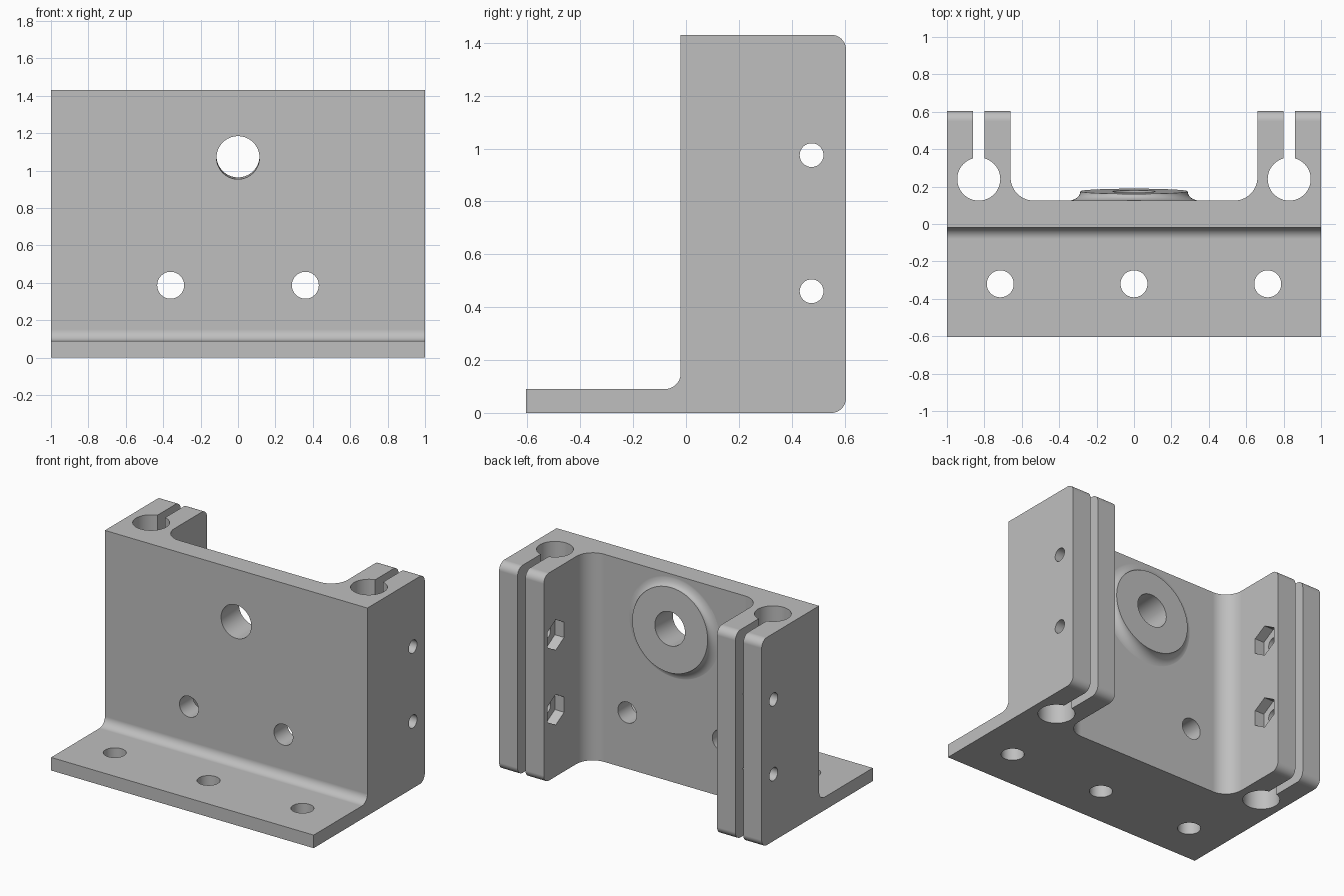
import bpy, bmesh
from math import sin, cos, pi, radians
from mathutils import Vector, Matrix

cube = bpy.data.objects.get("Cube")
if cube:
    bpy.data.objects.remove(cube, do_unlink=True)

W, H = 1.0, 1.43             # half width, height
FRONT, BACK = -0.605, 0.605  # flange edge, clamp arm ends
FACE, WALL = -0.02, 0.125    # front and back of the upright plate
HOLE_Z, TILT = 1.07, radians(2.8)

grey = bpy.data.materials.new("light_grey")
grey.use_nodes = True
grey.diffuse_color = (0.52, 0.52, 0.52, 1)
grey.node_tree.nodes["Principled BSDF"].inputs["Base Color"].default_value = (0.52, 0.52, 0.52, 1)


def finish(name, bm):
    bmesh.ops.recalc_face_normals(bm, faces=bm.faces)
    mesh = bpy.data.meshes.new(name)
    bm.to_mesh(mesh)
    bm.free()
    mesh.materials.append(grey)
    obj = bpy.data.objects.new(name, mesh)
    bpy.context.collection.objects.link(obj)
    return obj


def arc(cx, cy, r, start, end, n=12):
    """Points on an arc, angles in degrees."""
    angles = [radians(start + (end - start) * i / n) for i in range(n + 1)]
    return [(cx + r * cos(a), cy + r * sin(a)) for a in angles]


def extrude(name, points, place, step):
    """Extrude a 2D outline, placed in space, along a vector."""
    bm = bmesh.new()
    face = bm.faces.new([bm.verts.new(place(*p)) for p in points])
    out = bmesh.ops.extrude_face_region(bm, geom=[face])
    verts = [g for g in out["geom"] if isinstance(g, bmesh.types.BMVert)]
    bmesh.ops.translate(bm, verts=verts, vec=step)
    return finish(name, bm)


def cylinder(name, centre, axis, r, length, sides=48):
    bm = bmesh.new()
    turn = Vector((0, 0, 1)).rotation_difference(Vector(axis)).to_matrix().to_4x4()
    bmesh.ops.create_cone(bm, cap_ends=True, segments=sides, radius1=r, radius2=r,
                          depth=length, matrix=Matrix.Translation(centre) @ turn)
    return finish(name, bm)


def combine(obj, other, operation="DIFFERENCE"):
    mod = obj.modifiers.new(other.name, "BOOLEAN")
    mod.operation, mod.solver, mod.object = operation, "EXACT", other
    bpy.context.view_layer.objects.active = obj
    bpy.ops.object.modifier_apply(modifier=mod.name)
    bpy.data.objects.remove(other, do_unlink=True)


# Body: L-shaped side profile with a filleted flange and rounded arm ends
R, T, F = 0.055, 0.09, 0.06
side = [(FRONT, 0)] + arc(BACK - R, R, R, -90, 0) + arc(BACK - R, H - R, R, 0, 90)
side += [(FACE, H)] + arc(FACE - F, T + F, F, 0, -90) + [(FRONT, T)]
bracket = extrude("bracket", side, lambda y, z: (-W, y, z), (2 * W, 0, 0))

# Channel between the two clamp arms
A, C = 0.66, 0.125
channel = [(-A, 0.8)] + arc(-A + C, WALL + C, C, 180, 270, 20)
channel += arc(A - C, WALL + C, C, 270, 360, 20) + [(A, 0.8)]
combine(bracket, extrude("channel", channel, lambda x, y: (x, y, -0.1), (0, 0, H + 0.2)))

# Flared boss whose flat face tilts slightly upward
bm = bmesh.new()
N = 64
profile = [(0.355, None)] + [(0.355 - 0.068 * sin(a), 1 - cos(a))
                             for a in [pi / 2 * i / 10 for i in range(11)]]
rings = []
for r, rise in profile:
    ring = []
    for i in range(N):
        x, z = r * cos(2 * pi * i / N), r * sin(2 * pi * i / N)
        top = 0.175 - sin(TILT) * z
        y = 0.07 if rise is None else 0.1245 + rise * (top - 0.1245)
        ring.append(bm.verts.new((x, y, HOLE_Z + z)))
    rings.append(ring)
for lower, upper in zip(rings, rings[1:]):
    for i in range(N):
        j = (i + 1) % N
        bm.faces.new((lower[i], lower[j], upper[j], upper[i]))
bm.faces.new(rings[0])
bm.faces.new(rings[-1])
combine(bracket, finish("boss", bm), "UNION")

# Tilted hole through the boss
combine(bracket, cylinder("boss_hole", (0, 0.08, HOLE_Z + 0.004),
                          (0, cos(TILT), sin(TILT)), 0.115, 0.6, 64))

# Flange holes
for x in (-0.715, 0, 0.715):
    combine(bracket, cylinder("flange_hole", (x, -0.32, T / 2), (0, 0, 1), 0.072, 0.3))

for s in (-1, 1):
    # Plate hole
    combine(bracket, cylinder("plate_hole", (s * 0.36, 0.05, 0.387), (0, 1, 0), 0.072, 0.5))
    # Clamp bore and its slot
    combine(bracket, cylinder("clamp_bore", (s * 0.83, 0.24, H / 2), (0, 0, 1), 0.115, H + 0.2, 64))
    slot = [(s * 0.8, 0.28), (s * 0.86, 0.28), (s * 0.86, 0.8), (s * 0.8, 0.8)]
    combine(bracket, extrude("slot", slot, lambda x, y: (x, y, -0.1), (0, 0, H + 0.2)))
    for z in (0.46, 0.975):
        # Clamp screw hole with a hexagonal nut pocket on the inner side
        combine(bracket, cylinder("screw_hole", (s * 0.85, 0.475, z), (1, 0, 0), 0.045, 0.6, 32))
        hexagon = [(0.475 + 0.105 * sin(k * pi / 3), z + 0.105 * cos(k * pi / 3)) for k in range(6)]
        combine(bracket, extrude("nut_pocket", hexagon, lambda y, v: (s * 0.6, y, v), (s * 0.13, 0, 0)))

# Smooth the rounded surfaces and keep the edges crisp
bpy.ops.object.select_all(action="DESELECT")
bracket.select_set(True)
bpy.context.view_layer.objects.active = bracket
bpy.ops.object.shade_smooth_by_angle(angle=radians(30))
weighted = bracket.modifiers.new("weighted_normals", "WEIGHTED_NORMAL")
weighted.keep_sharp = True
